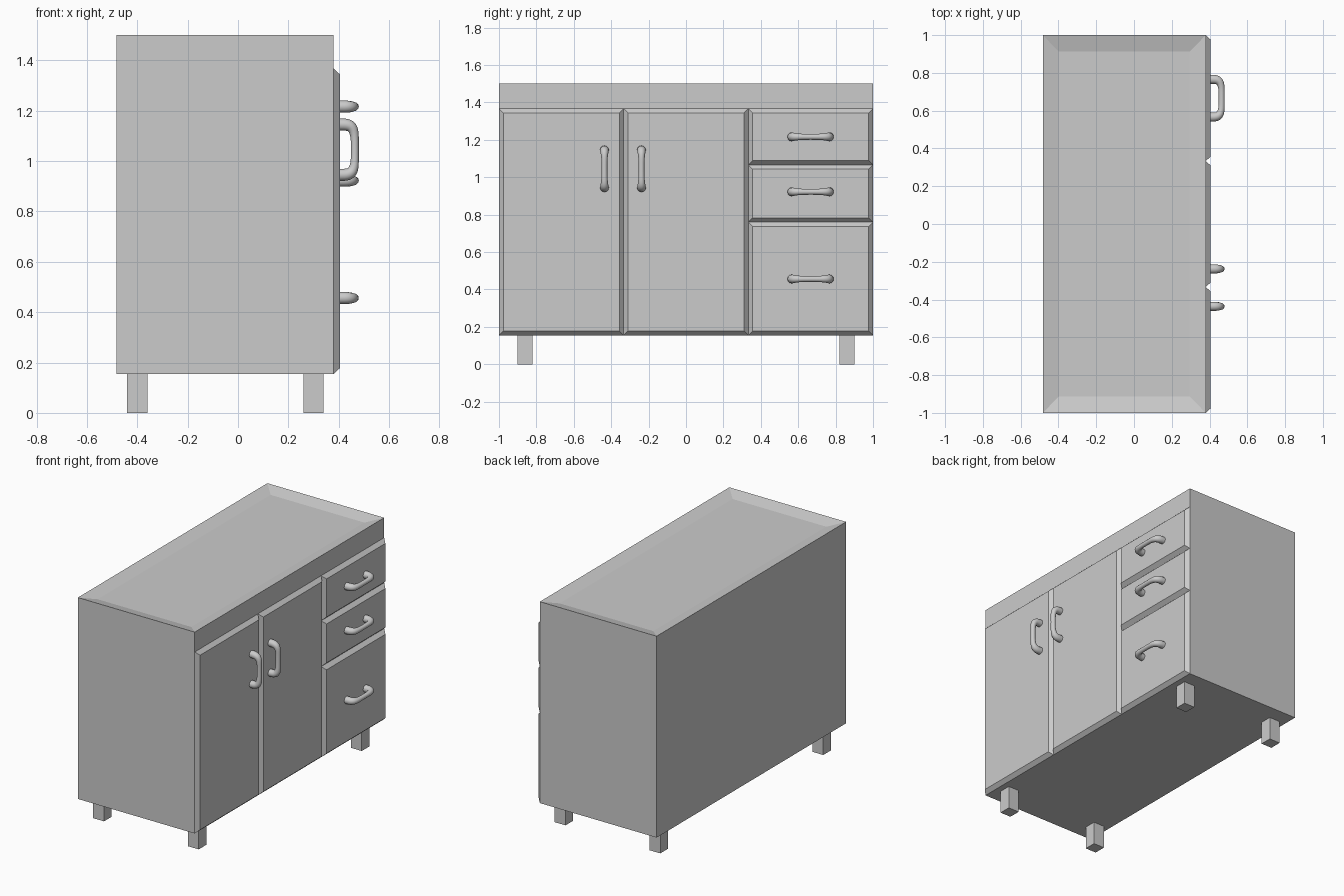
import bpy
import bmesh
from math import sin, cos, pi

if "Cube" in bpy.data.objects:
    bpy.data.objects.remove(bpy.data.objects["Cube"])

BACK_X, FRONT_X, PANEL_X = -0.483, 0.38, 0.405
BASE_Z, TOP_Z = 0.155, 1.5


def rings_to_object(name, rings, cap_start=True, cap_end=True):
    """Bridge a list of equal-sized vertex loops into one object."""
    bm = bmesh.new()
    loops = [[bm.verts.new(p) for p in ring] for ring in rings]
    n = len(loops[0])
    for a, b in zip(loops, loops[1:]):
        for i in range(n):
            j = (i + 1) % n
            bm.faces.new((a[i], a[j], b[j], b[i]))
    if cap_start:
        bm.faces.new(loops[0][::-1])
    if cap_end:
        bm.faces.new(loops[-1])
    mesh = bpy.data.meshes.new(name)
    bm.to_mesh(mesh)
    bm.free()
    obj = bpy.data.objects.new(name, mesh)
    bpy.context.collection.objects.link(obj)
    return obj


def rect_xy(x0, x1, y0, y1, z):
    return [(x0, y0, z), (x1, y0, z), (x1, y1, z), (x0, y1, z)]


def rect_yz(y0, y1, z0, z1, x):
    return [(x, y0, z0), (x, y1, z0), (x, y1, z1), (x, y0, z1)]


# Cabinet body with a shallow sloped tray in the top
rings_to_object("cabinet_body", [
    rect_xy(BACK_X, FRONT_X, -1, 1, BASE_Z),
    rect_xy(BACK_X, FRONT_X, -1, 1, TOP_Z),
    rect_xy(BACK_X + 0.085, FRONT_X - 0.085, -0.913, 0.913, TOP_Z - 0.022),
])

# Doors and drawer fronts with chamfered edges
third = 1 / 3
b = 0.023
panels = {
    "left_door": (-1, -third, BASE_Z, 1.367),
    "right_door": (-third, third, BASE_Z, 1.367),
    "top_drawer": (third, 1, 1.066, 1.367),
    "middle_drawer": (third, 1, 0.76, 1.066),
    "bottom_drawer": (third, 1, BASE_Z, 0.76),
}
for name, (y0, y1, z0, z1) in panels.items():
    rings_to_object(name, [
        rect_yz(y0, y1, z0, z1, FRONT_X),
        rect_yz(y0 + b, y1 - b, z0 + b, z1 - b, PANEL_X),
    ], cap_start=False)

# Square legs
for x, xn in ((-0.4, "back"), (0.3, "front")):
    for y, yn in ((-0.86, "left"), (0.86, "right")):
        rings_to_object(f"{xn}_{yn}_leg", [
            rect_xy(x - 0.04, x + 0.04, y - 0.04, y + 0.04, z)
            for z in (0, BASE_Z)])


# Bow handles: tube swept along a rounded arch, thicker at the ends
def handle(name, y, z, vertical):
    curve = bpy.data.curves.new(name, 'CURVE')
    curve.dimensions = '3D'
    curve.bevel_depth = 1.0
    curve.bevel_resolution = 4
    spline = curve.splines.new('POLY')
    count = 28
    spline.points.add(count)
    for i, p in enumerate(spline.points):
        t = pi * i / count
        c = cos(t)
        along = 0.1 * (1 if c > 0 else -1) * abs(c) ** 0.5
        out = 0.401 + 0.063 * max(sin(t), 0) ** 0.5
        dy, dz = (0, along) if vertical else (along, 0)
        p.co = (out, y + dy, z + dz, 1)
        p.radius = 0.0155 + 0.0085 * abs(along / 0.1) ** 3
    obj = bpy.data.objects.new(name, curve)
    bpy.context.collection.objects.link(obj)
    bpy.ops.object.select_all(action='DESELECT')
    obj.select_set(True)
    bpy.context.view_layer.objects.active = obj
    bpy.ops.object.convert(target='MESH')
    bpy.ops.object.shade_smooth()


handle("left_door_handle", -0.436, 1.045, True)
handle("right_door_handle", -0.238, 1.045, True)
handle("top_drawer_handle", 0.666, 1.216, False)
handle("middle_drawer_handle", 0.666, 0.922, False)
handle("bottom_drawer_handle", 0.666, 0.456, False)
